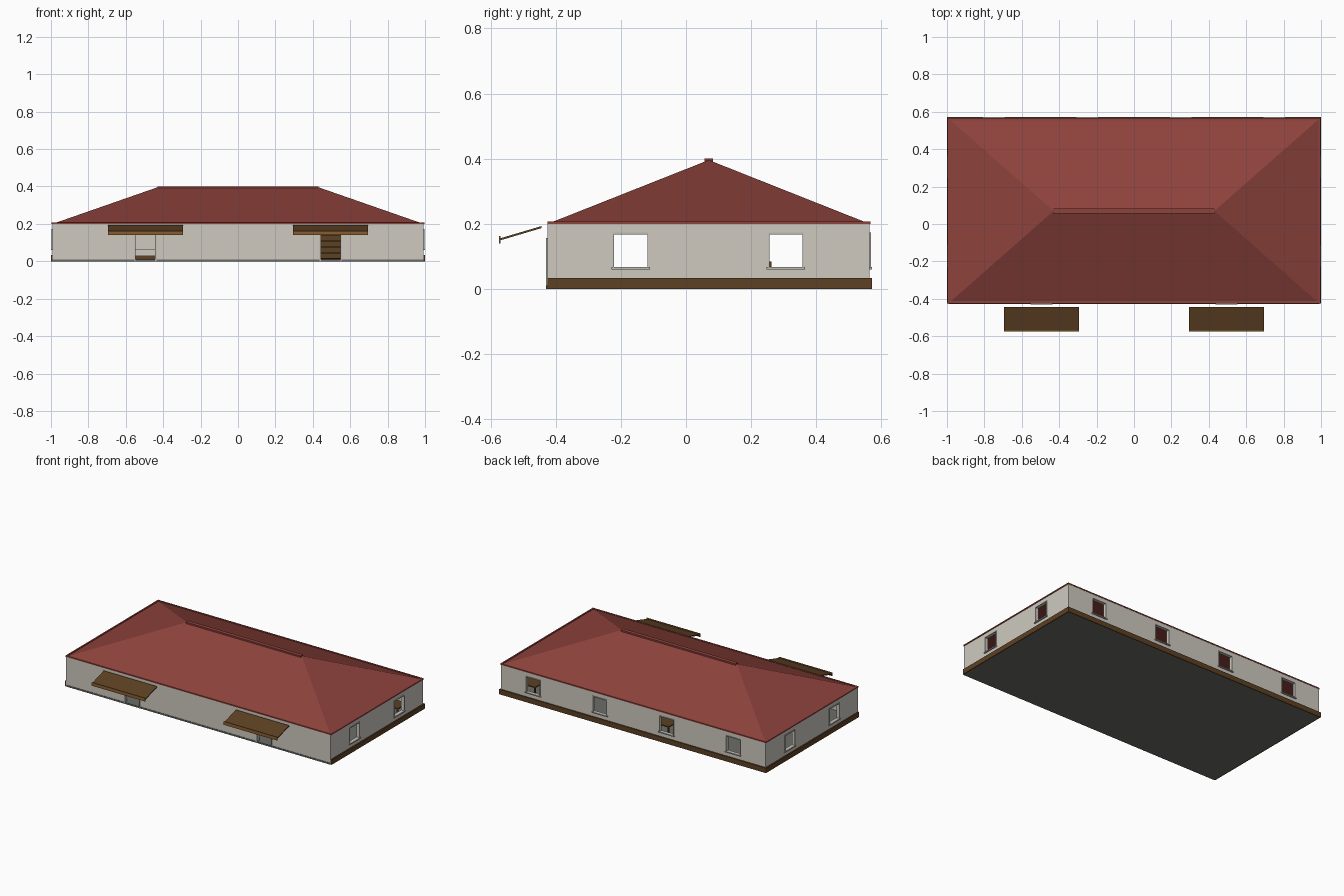
import bpy
import math
from mathutils import Matrix

if "Cube" in bpy.data.objects:
    bpy.data.objects.remove(bpy.data.objects["Cube"])


def material(name, rgb):
    m = bpy.data.materials.new(name)
    m.diffuse_color = (*rgb, 1)
    m.use_nodes = True
    m.node_tree.nodes["Principled BSDF"].inputs["Base Color"].default_value = m.diffuse_color
    return m


PLASTER = material("plaster", (0.62, 0.59, 0.53))
ROOF = material("roof_red", (0.27, 0.055, 0.045))
WOOD = material("dark_wood", (0.11, 0.052, 0.017))
TRIM_WOOD = material("light_wood", (0.25, 0.11, 0.03))
STONE = material("floor_grey", (0.15, 0.15, 0.14))
TRIM = material("trim_grey", (0.50, 0.49, 0.45))


def mesh_object(name, verts, faces, mat):
    me = bpy.data.meshes.new(name)
    me.from_pydata(verts, [], faces)
    ob = bpy.data.objects.new(name, me)
    bpy.context.collection.objects.link(ob)
    if mat:
        me.materials.append(mat)
    return ob


def box(name, x, y, z, mat=None):
    """Box given by its (min, max) range on each axis."""
    v = [(a, b, c) for a in x for b in y for c in z]
    f = [(0, 1, 3, 2), (4, 6, 7, 5), (0, 4, 5, 1), (2, 3, 7, 6), (0, 2, 6, 4), (1, 5, 7, 3)]
    return mesh_object(name, v, f, mat)


def cut(target, cutter):
    mod = target.modifiers.new("opening", 'BOOLEAN')
    mod.operation = 'DIFFERENCE'
    mod.solver = 'EXACT'
    mod.object = cutter
    cutter.hide_render = True
    cutter.hide_viewport = True


def window_trim(name, center, angle):
    """Thin frame and sill, made facing -y at the origin, then turned."""
    parts = [
        box(name + "_sill", (-.059, .059), (-.008, .004), (.06, .067), TRIM),
        box(name + "_head", (-.054, .054), (-.004, .004), (.168, .173), TRIM),
    ]
    for side, s in (("left", -1), ("right", 1)):
        xs = sorted((s * .051, s * .054))
        parts.append(box(name + "_jamb_" + side, xs, (-.004, .004), (.067, .168), TRIM))
    place = Matrix.Translation((*center, 0)) @ Matrix.Rotation(angle, 4, 'Z')
    for p in parts:
        p.data.transform(place)


X, Y0, Y1, T = .992, -.425, .564, .02

# Floor and four walls
box("floor_slab", (-X, X), (Y0 - .003, Y1), (0, .01), STONE)
front = box("front_wall", (-X, X), (Y0, Y0 + T), (.01, .2), PLASTER)
back = box("back_wall", (-X, X), (Y1 - T, Y1), (.01, .2), PLASTER)
sides = [box("left_wall", (-X, -X + T), (Y0 + T, Y1 - T), (.01, .2), PLASTER),
         box("right_wall", (X - T, X), (Y0 + T, Y1 - T), (.01, .2), PLASTER)]

# Back windows
for i, x in enumerate((-.75, -.25, .25, .75)):
    cut(back, box(f"back_cutter_{i}", (x - .052, x + .052), (Y1 - .1, Y1 + .1), (.065, .17)))
    window_trim(f"back_window_{i}", (x, Y1), math.pi)

# Side windows, aligned through both ends
for i, y in enumerate((-.17, .307)):
    c = box(f"side_cutter_{i}", (-1.2, 1.2), (y - .052, y + .052), (.065, .17))
    for w in sides:
        cut(w, c)
    window_trim(f"left_window_{i}", (-X, y), -math.pi / 2)
    window_trim(f"right_window_{i}", (X, y), math.pi / 2)

# Door openings, frames and awnings
for side, x in (("left", -.495), ("right", .495)):
    cut(front, box(side + "_door_cutter", (x - .052, x + .052), (Y0 - .1, Y0 + .1), (-.05, .15)))
    for n, s in (("a", -1), ("b", 1)):
        xs = sorted((x + s * .052, x + s * .058))
        box(f"{side}_door_jamb_{n}", xs, (Y0 - .005, Y0 + T), (.0, .15), TRIM)
    box(side + "_door_head", (x - .058, x + .058), (Y0 - .005, Y0 + T), (.15, .157), TRIM)
    awning = box(side + "_awning", (x - .2, x + .2), (-.067, .067), (-.003, .003), WOOD)
    awning.data.transform(Matrix.Translation((0, -.508, .171)) @ Matrix.Rotation(math.radians(16.5), 4, 'X'))
    box(side + "_awning_lip", (x - .2, x + .2), (-.574, -.57), (.14, .163), TRIM_WOOD)

# Timber base along sides and back
box("back_base", (-1, 1), (Y1, .572), (0, .034), WOOD)
box("left_base", (-1, -X), (Y0, Y1), (0, .034), WOOD)
box("right_base", (X, 1), (Y0, Y1), (0, .034), WOOD)

# Hipped roof, ridge cap and eave strips
yr = .07
mesh_object("hip_roof",
            [(-X, Y0, .2), (X, Y0, .2), (X, Y1, .2), (-X, Y1, .2), (-.43, yr, .396), (.43, yr, .396)],
            [(0, 1, 5, 4), (1, 2, 5), (2, 3, 4, 5), (3, 0, 4), (3, 2, 1, 0)], ROOF)
box("ridge_cap", (-.43, .43), (yr - .013, yr + .013), (.391, .401), ROOF)
for n, y in (("front", Y0), ("back", Y1 - .01)):
    box(n + "_eave", (-.996, .996), (y, y + .012), (.199, .207), ROOF)
for n, x in (("left", -.996), ("right", .986)):
    box(n + "_eave", (x, x + .01), (Y0, Y1), (.199, .207), ROOF)

# Bookcase seen through the right door
for n, xs in (("left", (.40, .41)), ("right", (.58, .59))):
    box("bookcase_side_" + n, xs, (.49, .54), (.01, .145), WOOD)
box("bookcase_back", (.41, .58), (.535, .54), (.01, .145), WOOD)
for i in range(5):
    z = .012 + i * .031
    box(f"bookcase_shelf_{i}", (.41, .58), (.49, .535), (z, z + .005), WOOD)

# Bed seen through the left door
box("bed_base", (-.6, -.4), (.42, .54), (.01, .03), WOOD)
box("bed_mattress", (-.595, -.405), (.425, .535), (.03, .064), PLASTER)

# Table and chair near the back windows
for side, x in (("left", -.13), ("right", .87)):
    box(side + "_table_top", (x - .07, x + .07), (.37, .47), (.055, .062), WOOD)
    for i, (sx, sy) in enumerate(((-1, -1), (1, -1), (1, 1), (-1, 1))):
        cx, cy = x + sx * .062, .42 + sy * .042
        box(f"{side}_table_leg_{i}", (cx - .004, cx + .004), (cy - .004, cy + .004), (.01, .055), WOOD)
    box(side + "_chair_seat", (x - .03, x + .03), (.262, .32), (.034, .04), WOOD)
    box(side + "_chair_back", (x - .03, x + .03), (.256, .262), (.01, .085), WOOD)
